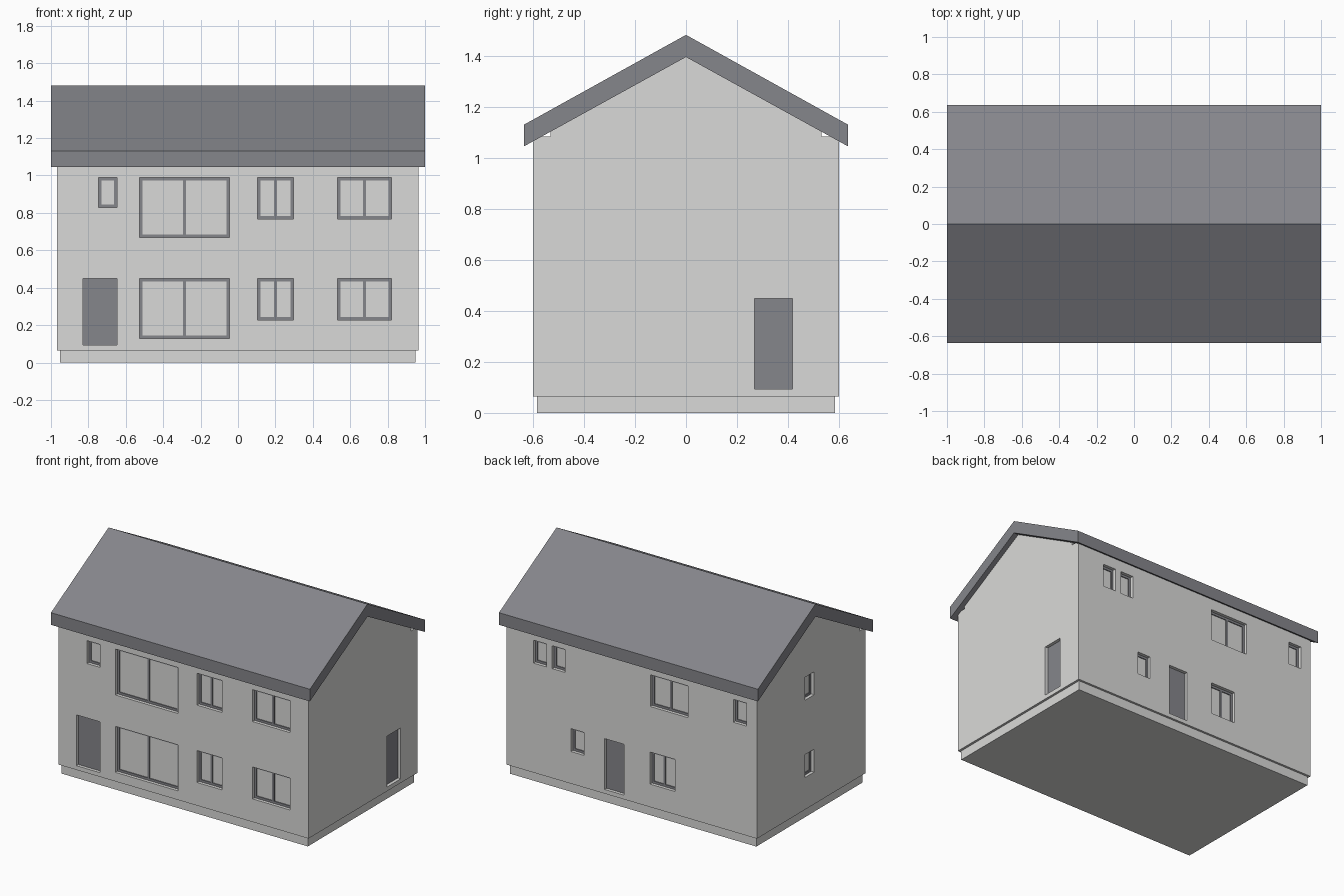
import bpy
import bmesh
from mathutils import Matrix, Vector

if "Cube" in bpy.data.objects:
    bpy.data.objects.remove(bpy.data.objects["Cube"], do_unlink=True)


def material(name, rgb):
    m = bpy.data.materials.new(name)
    m.use_nodes = True
    m.diffuse_color = (*rgb, 1)
    m.node_tree.nodes["Principled BSDF"].inputs["Base Color"].default_value = (*rgb, 1)
    return m


PALE = material("pale_plaster", (0.70, 0.70, 0.69))
SLATE = material("slate_grey", (0.235, 0.238, 0.258))

FRONT, RIGHT, LEFT = 0.6, 0.965, -0.968   # wall planes
REVEAL, FRAME = 0.022, 0.016              # opening depth, frame width


def add_box(bm, a, b, mat=0):
    a, b = Vector(a), Vector(b)
    size = [abs(v) for v in b - a]
    m = Matrix.Translation((a + b) / 2) @ Matrix.Diagonal((*size, 1))
    for v in bmesh.ops.create_cube(bm, size=1, matrix=m)["verts"]:
        for f in v.link_faces:
            f.material_index = mat


def finish(bm, name, *mats):
    bmesh.ops.recalc_face_normals(bm, faces=bm.faces)
    me = bpy.data.meshes.new(name)
    bm.to_mesh(me)
    bm.free()
    for m in mats:
        me.materials.append(m)
    ob = bpy.data.objects.new(name, me)
    bpy.context.collection.objects.link(ob)
    return ob


def extrude_profile(name, half, x0, x1, mat):
    """Mirror a (y, z) outline about y = 0 and extrude it along x."""
    outline = half + [(-y, z) for y, z in reversed(half) if y > 0]
    bm = bmesh.new()
    face = bm.faces.new([bm.verts.new((x0, y, z)) for y, z in outline])
    new = bmesh.ops.extrude_face_region(bm, geom=[face])["geom"]
    bmesh.ops.translate(bm, vec=(x1 - x0, 0, 0),
                        verts=[v for v in new if isinstance(v, bmesh.types.BMVert)])
    return finish(bm, name, mat)


# Point on a wall: u along it, d inwards from its surface
WALLS = {
    "front": lambda u, d, z: (u, d - FRONT, z),
    "back": lambda u, d, z: (u, FRONT - d, z),
    "right": lambda u, d, z: (RIGHT - d, u, z),
    "left": lambda u, d, z: (LEFT + d, u, z),
}

# Plinth, walls with the slot under the eaves, and roof
bm = bmesh.new()
add_box(bm, (-0.953, -0.585, 0), (0.949, 0.585, 0.07))
finish(bm, "plinth", PALE)
walls = extrude_profile("walls", [(FRONT, 0.065), (FRONT, 1.083), (0.532, 1.083),
                                  (0.532, 1.11), (0, 1.403)], LEFT, RIGHT, PALE)
# The slot sides need their own mirrored outline, closed along the bottom
roof = bmesh.new()
bpy.data.objects["walls"].data.update()
roof.free()
extrude_profile("roof", [(0, 1.395), (0.635, 1.045), (0.635, 1.13), (0, 1.482)][1:3]
                + [(0, 1.482)], -1, 1, SLATE)
roof = bpy.data.objects["roof"]

# Hollow the roof underside to the pitch
bm = bmesh.new()
bm.from_mesh(roof.data)
low = [f for f in bm.faces if abs(f.normal.z) > 0.99]
bmesh.ops.delete(bm, geom=low, context="FACES")
ends = [f for f in bm.faces if abs(f.normal.x) > 0.99]
bmesh.ops.delete(bm, geom=ends, context="FACES_ONLY")
bm.verts.ensure_lookup_table()


def corner(x, y, z):
    return min(bm.verts, key=lambda v: (v.co - Vector((x, y, z))).length)


ridge = {x: bm.verts.new((x, 0, 1.395)) for x in (-1, 1)}
for s in (-1, 1):
    bm.faces.new((corner(-1, s * 0.635, 1.045), corner(1, s * 0.635, 1.045), ridge[1], ridge[-1]))
    for x in (-1, 1):
        bm.faces.new((corner(x, s * 0.635, 1.045), corner(x, s * 0.635, 1.13),
                      corner(x, 0, 1.482), ridge[x]))
bmesh.ops.recalc_face_normals(bm, faces=bm.faces)
bm.to_mesh(roof.data)
bm.free()

# Openings: wall, kind, start, width, top, height, panes
TOP, LOW = 0.989, 0.449
openings = [
    ("front", "door", -0.829, 0.182, LOW, 0.355, 0),
    ("front", "window", -0.746, 0.1, TOP, 0.16, 1),
    ("back", "door", 0.06, 0.148, LOW, 0.355, 0),
    ("back", "window", 0.658, 0.1, TOP, 0.16, 1),
    ("back", "window", 0.513, 0.1, TOP, 0.16, 1),
    ("back", "window", -0.887, 0.1, TOP, 0.16, 1),
    ("back", "window", 0.369, 0.1, LOW, 0.16, 1),
    ("back", "window", -0.435, 0.291, TOP, 0.222, 2),
    ("back", "window", -0.336, 0.193, LOW, 0.224, 2),
    ("right", "door", 0.268, 0.149, LOW, 0.355, 0),
]
for top in (TOP, LOW):
    openings += [
        ("front", "window", -0.527, 0.482, top, 0.321, 2),
        ("front", "window", 0.104, 0.193, top, 0.223, 2),
        ("front", "window", 0.532, 0.289, top, 0.223, 2),
        ("left", "window", -0.03, 0.1, top, 0.16, 1),
    ]

cut = bmesh.new()
for i, (side, kind, u0, width, z1, height, panes) in enumerate(openings):
    at, u1, z0 = WALLS[side], u0 + width, z1 - height
    back = REVEAL + 0.02
    add_box(cut, at(u0, -0.05, z0), at(u1, back, z1))
    bm = bmesh.new()
    if kind == "door":
        add_box(bm, at(u0, REVEAL, z0), at(u1, back, z1), 1)
    else:
        # Glass, sill and head rails, then the upright bars
        add_box(bm, at(u0, REVEAL + 0.006, z0), at(u1, back, z1), 0)
        for z in (z0, z1 - FRAME):
            add_box(bm, at(u0, REVEAL, z), at(u1, back, z + FRAME), 1)
        for k in range(panes + 1):
            u = u0 + (width - FRAME) * k / panes
            add_box(bm, at(u, REVEAL, z0 + FRAME), at(u + FRAME, back, z1 - FRAME), 1)
    finish(bm, f"{side}_{kind}_{i + 1}", PALE, SLATE)

# Cut the openings into the walls
cutter = finish(cut, "opening_cutter", PALE)
cutter.hide_render = True
mod = walls.modifiers.new("openings", "BOOLEAN")
mod.operation, mod.solver, mod.object = "DIFFERENCE", "EXACT", cutter
bpy.context.view_layer.objects.active = walls
bpy.ops.object.modifier_apply(modifier=mod.name)
bpy.data.objects.remove(cutter, do_unlink=True)
